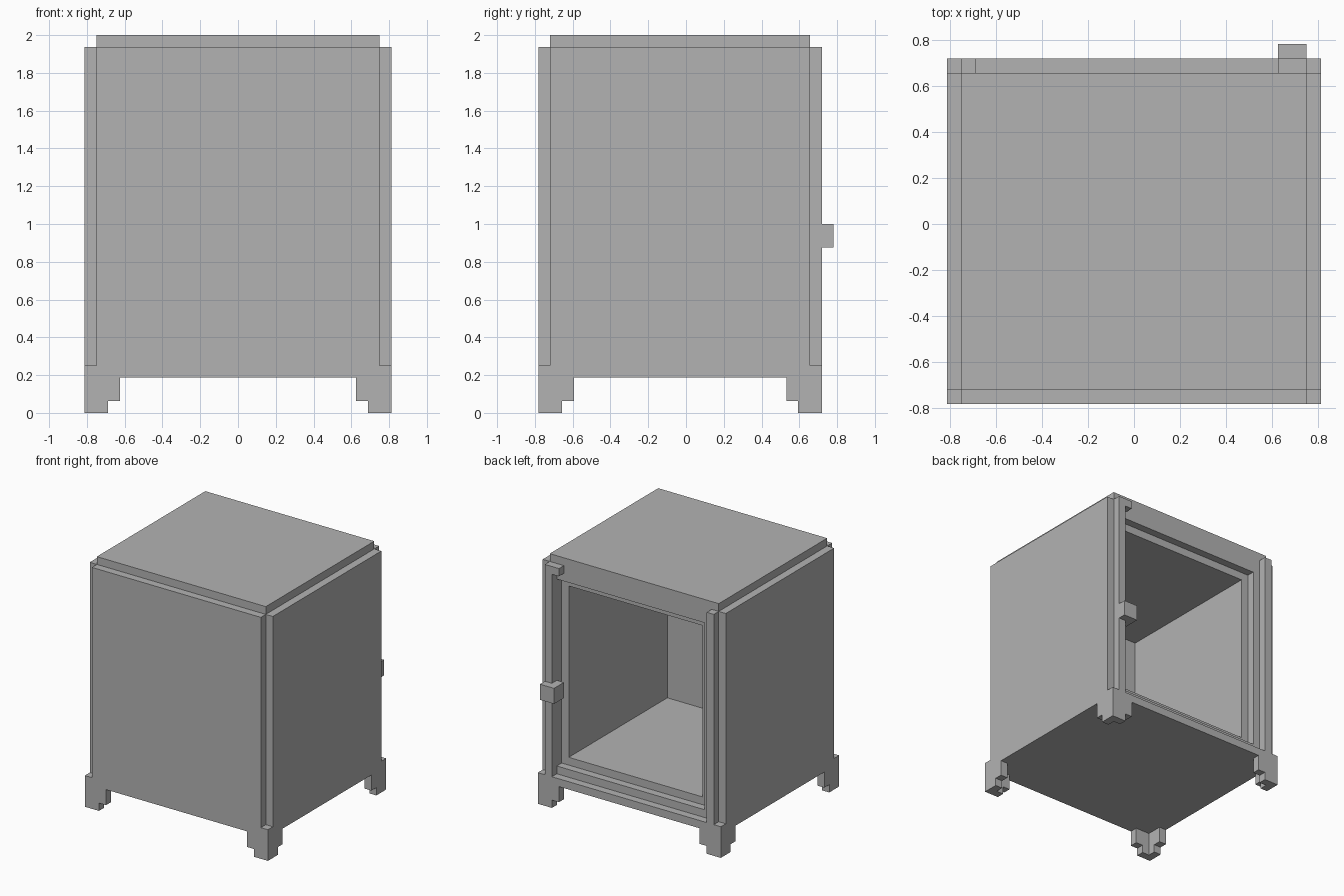
import bpy

U = 1 / 16        # grid step
YC = -0.5         # depth centre of the body, in steps

if "Cube" in bpy.data.objects:
    bpy.data.objects.remove(bpy.data.objects["Cube"], do_unlink=True)

grey = bpy.data.materials.new("plain grey")
grey.use_nodes = True
colour = (0.45, 0.45, 0.45, 1)
grey.diffuse_color = colour
grey.node_tree.nodes["Principled BSDF"].inputs["Base Color"].default_value = colour


def box(name, xs, ys, zs):
    """Axis-aligned box from ranges in grid steps."""
    spans = [sorted(r) for r in (xs, ys, zs)]
    bpy.ops.mesh.primitive_cube_add(size=1)
    ob = bpy.context.object
    ob.name = name
    for v in ob.data.vertices:
        v.co = [(lo if c < 0 else hi) * U for c, (lo, hi) in zip(v.co, spans)]
    ob.data.materials.append(grey)
    return ob


def cut(ob, cutter):
    """Subtract the cutter and discard it."""
    mod = ob.modifiers.new("cut", "BOOLEAN")
    mod.operation = "DIFFERENCE"
    mod.solver = "EXACT"
    mod.object = cutter
    bpy.ops.object.select_all(action="DESELECT")
    bpy.context.view_layer.objects.active = ob
    ob.select_set(True)
    bpy.ops.object.modifier_apply(modifier=mod.name)
    bpy.data.objects.remove(cutter, do_unlink=True)


# Hollow cabinet, open at the back with a stepped door rebate
body = box("cabinet_body", (-12, 12), (-11.5, 10.5), (3, 32))
cut(body, box("rebate_cutter", (-10, 11), (9.5, 12), (5, 29)))
cut(body, box("cavity_cutter", (-9, 10), (-10.5, 11), (6, 28)))

# Raised outer panels
box("front_panel", (-12, 12), (-12.5, -11.5), (3, 31))
for side, s in (("left", 1), ("right", -1)):
    box(side + "_panel", (12 * s, 13 * s), (-11.5, 10.5), (3, 31))

# Rear rail, hinge post and latch post
box("rear_rail", (-12, 12), (10.5, 11.5), (3, 4))
box("hinge_post", (-12, -11), (10.5, 11.5), (4, 31))
box("latch_post", (11, 12), (10.5, 11.5), (4, 31))
box("latch_hook", (10, 11), (10.5, 11.5), (30, 31))
box("latch_handle", (10, 12), (10.5, 12.5), (14, 16))

# Stepped L-shaped feet at the four corners
for side, sx in (("left", 1), ("right", -1)):
    for end, sy in (("front", -1), ("back", 1)):
        name = f"{end}_{side}_foot"

        def x(d):
            return sx * (13 - d)

        def y(d):
            return YC + sy * (12 - d)

        box(name + "_corner", (x(0), x(1)), (y(0), y(1)), (0, 4))
        for reach, z0, z1 in ((2, 0, 1), (3, 1, 3)):
            box(name + "_side_arm", (x(0), x(1)), (y(1), y(reach)), (z0, z1))
            box(name + "_end_arm", (x(1), x(reach)), (y(0), y(1)), (z0, z1))
